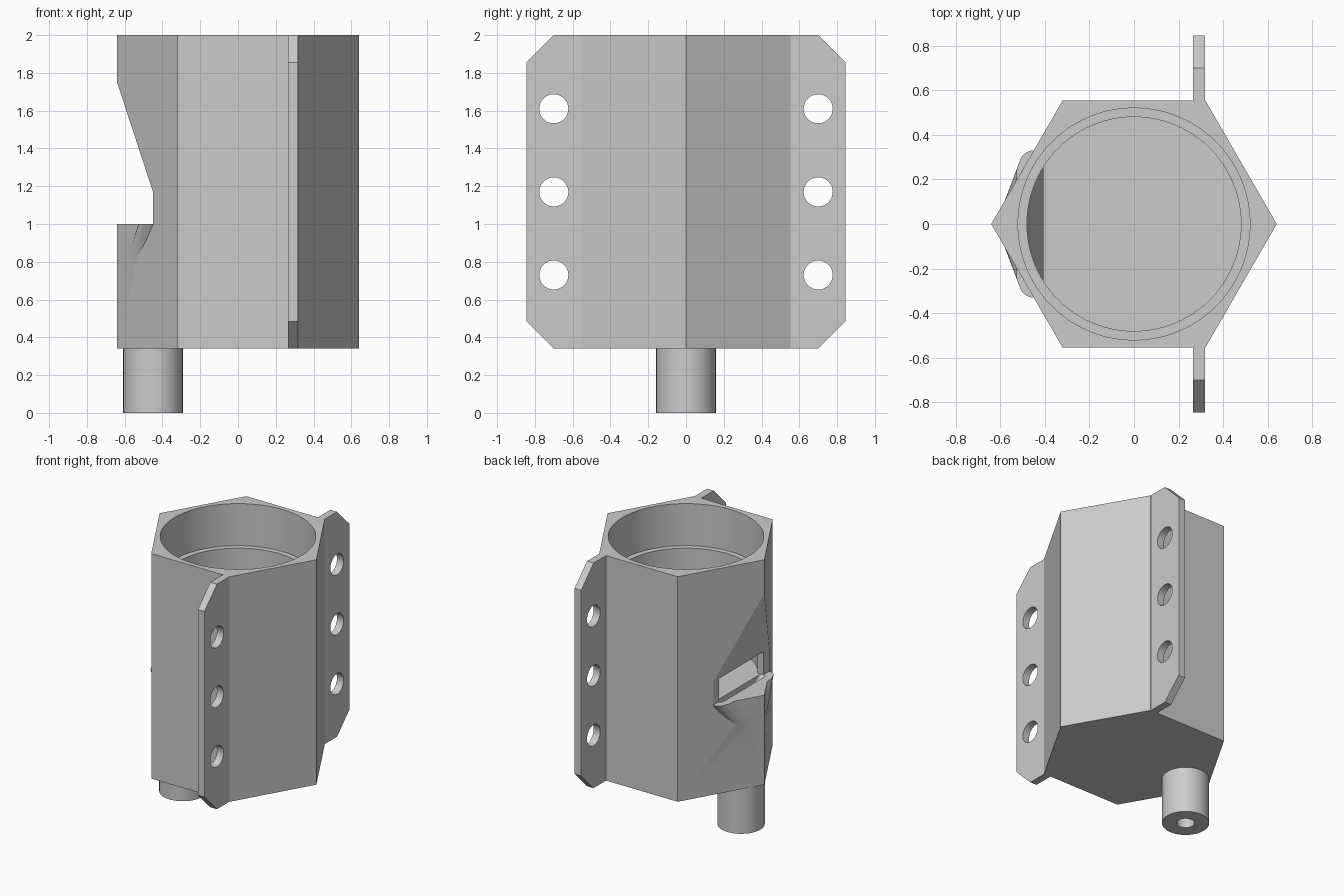
import bpy, bmesh, math
from mathutils import Vector

cube = bpy.data.objects.get("Cube")
if cube:
    bpy.data.objects.remove(cube, do_unlink=True)

grey = bpy.data.materials.new("light_grey")
grey.use_nodes = True
grey.diffuse_color = (0.6, 0.6, 0.6, 1)
grey.node_tree.nodes["Principled BSDF"].inputs["Base Color"].default_value = grey.diffuse_color

BASE, FLOOR, TOP = 0.34, 1.0, 2.0
HEX = 0.64
PIPE_X = -0.45


def finish(name, bm):
    bmesh.ops.recalc_face_normals(bm, faces=bm.faces)
    mesh = bpy.data.meshes.new(name)
    bm.to_mesh(mesh)
    bm.free()
    mesh.materials.append(grey)
    obj = bpy.data.objects.new(name, mesh)
    bpy.context.collection.objects.link(obj)
    return obj


def prism(name, outline, offset):
    """Extrude a closed outline of 3D points along an offset."""
    bm = bmesh.new()
    face = bm.faces.new([bm.verts.new(p) for p in outline])
    ext = bmesh.ops.extrude_face_region(bm, geom=[face])
    verts = [g for g in ext["geom"] if isinstance(g, bmesh.types.BMVert)]
    bmesh.ops.translate(bm, vec=offset, verts=verts)
    return finish(name, bm)


def ring(r, z, x=0, y=0, n=64):
    return [Vector((x + r * math.cos(math.tau * i / n),
                    y + r * math.sin(math.tau * i / n), z)) for i in range(n)]


def cylinder(name, r, z0, z1, x=0, n=64):
    return prism(name, ring(r, z0, x, n=n), (0, 0, z1 - z0))


def hull(name, points):
    bm = bmesh.new()
    verts = [bm.verts.new(p) for p in points]
    res = bmesh.ops.convex_hull(bm, input=verts)
    spare = {g for g in res["geom_interior"] + res["geom_unused"]
             if isinstance(g, bmesh.types.BMVert)}
    bmesh.ops.delete(bm, geom=list(spare), context='VERTS')
    return finish(name, bm)


def flue(name, pipe_r, end_r, half_width, z_top):
    """Round pipe below spreading into a wide, thin slot above."""
    pts = ring(pipe_r, 0.74, PIPE_X, n=48)
    for z in (FLOOR, z_top):
        for side in (-1, 1):
            pts += ring(end_r, z, PIPE_X, side * (half_width - end_r), n=24)
    return hull(name, pts)


def combine(obj, other, operation='DIFFERENCE'):
    mod = obj.modifiers.new(operation.lower(), 'BOOLEAN')
    mod.operation = operation
    mod.solver = 'EXACT'
    mod.object = other
    bpy.context.view_layer.objects.active = obj
    bpy.ops.object.modifier_apply(modifier=mod.name)
    bpy.data.objects.remove(other, do_unlink=True)


def side_profile(points, half_y):
    return [(x, -half_y, z) for x, z in points]


# Hexagonal body with the flue housing
body = prism("hexagonal_body", ring(HEX, BASE, n=6), (0, 0, TOP - BASE))
combine(body, flue("flue_housing", 0.158, 0.065, 0.33, FLOOR + 0.04), 'UNION')

# Chamber, leaving a sloped wall behind the lip
chamber = cylinder("chamber_cut", 0.48, FLOOR, TOP + 0.1, n=96)
lip = side_profile([(-0.60, 1.17), (-0.405, 1.17), (-0.60, 1.765)], 0.6)
combine(chamber, prism("lip_block", lip, (0, 1.2, 0)))
combine(body, chamber)
combine(body, cylinder("cap_seat_cut", 0.52, 1.69, TOP + 0.1, n=96))

# Notch with sloped lip, and the window into the chamber
notch = side_profile([(-0.8, FLOOR), (PIPE_X, FLOOR), (PIPE_X, 1.17),
                      (-0.64, 1.75), (-0.8, 2.238)], 0.6)
combine(body, prism("notch_cut", notch, (0, 1.2, 0)))
window = side_profile([(-0.5, FLOOR), (-0.38, FLOOR), (-0.38, 1.17), (-0.5, 1.17)], 0.26)
combine(body, prism("window_cut", window, (0, 0.52, 0)))

# Air passage
combine(body, flue("flue_cut", 0.06, 0.022, 0.26, FLOOR + 0.01))
combine(body, cylinder("passage_cut", 0.06, 0.2, 0.76, PIPE_X, 48))

# Mouthpiece tube
mouthpiece = cylinder("mouthpiece_tube", 0.158, 0, BASE + 0.02, PIPE_X)
combine(mouthpiece, cylinder("mouthpiece_cut", 0.06, -0.1, 0.5, PIPE_X, 48))

# Mounting plates with chamfered corners and screw holes
plates = []
for side, name in ((-1, "front_mounting_plate"), (1, "back_mounting_plate")):
    outline = [(0.5, BASE), (0.70, BASE), (0.845, 0.485),
               (0.845, 1.855), (0.70, TOP), (0.5, TOP)]
    plate = prism(name, [(0.264, side * y, z) for y, z in outline], (0.054, 0, 0))
    for z in (0.73, 1.17, 1.61):
        hole = [(0.2, side * 0.70 + p.x, z + p.y) for p in ring(0.077, 0, n=40)]
        combine(plate, prism("screw_hole_cut", hole, (0.2, 0, 0)))
    plates.append(plate)

# Smooth round walls, keep edges sharp
bpy.ops.object.select_all(action='DESELECT')
for obj in [body, mouthpiece] + plates:
    obj.select_set(True)
bpy.context.view_layer.objects.active = body
bpy.ops.object.shade_smooth_by_angle(angle=math.radians(25))
